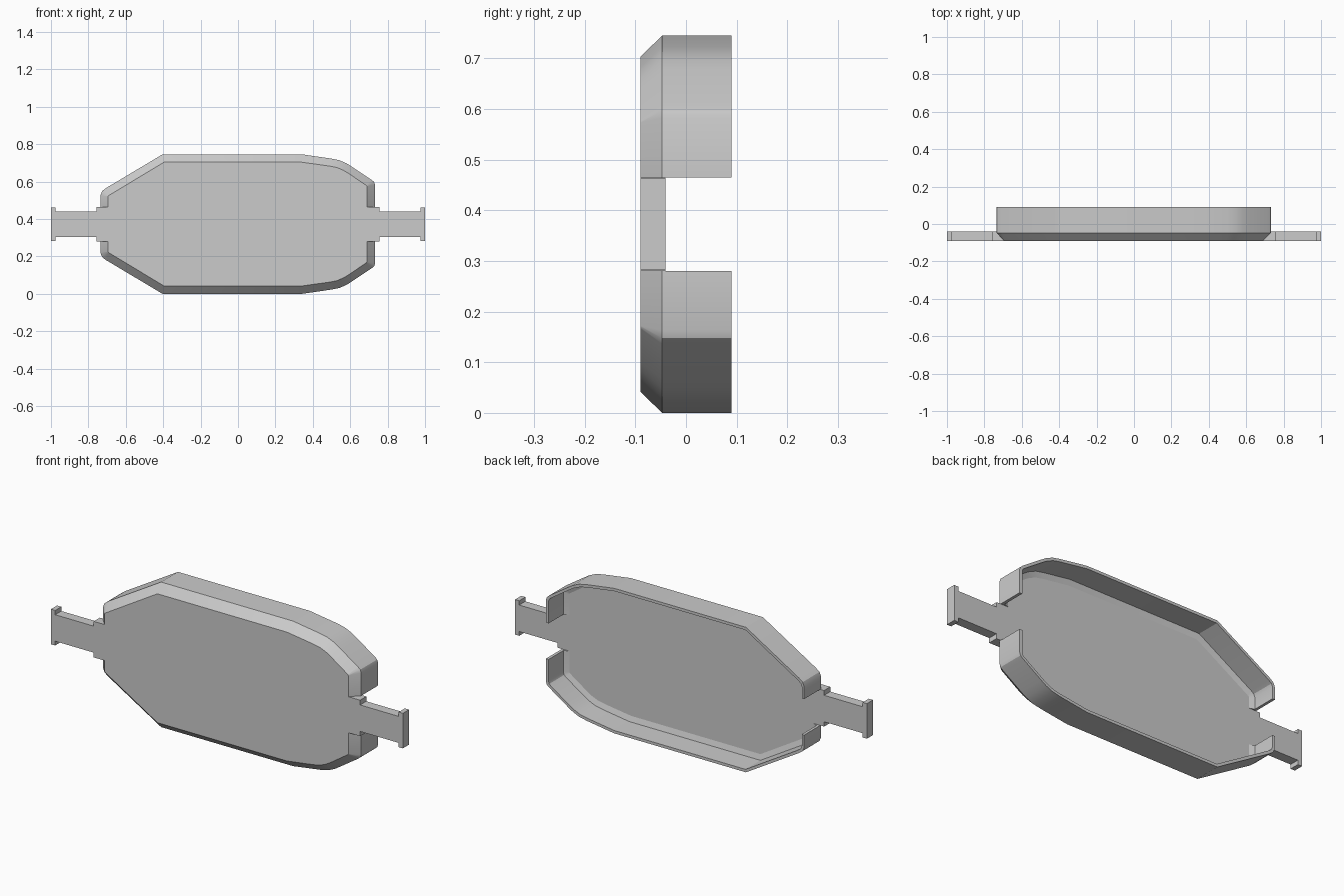
import bpy
import bmesh

cube = bpy.data.objects.get("Cube")
if cube:
    bpy.data.objects.remove(cube, do_unlink=True)

MID = 0.3725                            # height of the symmetry line
FRONT, FLOOR, BACK = -0.09, -0.04, 0.09
BEVEL, FILLET = -0.047, -0.031

grey = bpy.data.materials.new("plain_grey")
grey.use_nodes = True
grey.diffuse_color = (0.6, 0.6, 0.6, 1)
grey.node_tree.nodes["Principled BSDF"].inputs["Base Color"].default_value = (0.6, 0.6, 0.6, 1)

# Upper half outlines (x, height above the middle), running right to left
outer = [(0.733, 0.0925), (0.733, 0.21), (0.728, 0.225), (0.715, 0.236),
         (0.61, 0.306), (0.58, 0.325), (0.543, 0.341), (0.50, 0.35),
         (0.345, 0.3725), (-0.404, 0.3725), (-0.705, 0.193),
         (-0.726, 0.177), (-0.735, 0.155), (-0.735, 0.0925)]
inner = [(0.69, 0.0925), (0.69, 0.2), (0.689, 0.203), (0.687, 0.206),
         (0.59, 0.272), (0.565, 0.287), (0.53, 0.302), (0.49, 0.31),
         (0.34, 0.331), (-0.395, 0.331), (-0.691, 0.153),
         (-0.694, 0.15), (-0.695, 0.146), (-0.695, 0.0925)]
lip = [tuple(a + (b - a) * 0.35 for a, b in zip(p, q)) for p, q in zip(outer, inner)]


def finish(name, bm):
    bmesh.ops.recalc_face_normals(bm, faces=bm.faces)
    mesh = bpy.data.meshes.new(name)
    bm.to_mesh(mesh)
    bm.free()
    mesh.materials.append(grey)
    obj = bpy.data.objects.new(name, mesh)
    bpy.context.collection.objects.link(obj)
    bpy.ops.object.select_all(action='DESELECT')
    obj.select_set(True)
    bpy.context.view_layer.objects.active = obj
    bpy.ops.object.shade_smooth_by_angle(angle=0.5)


def wall(name, side):
    """Thin wall with a bevelled front edge, swept along one half outline."""
    bm = bmesh.new()
    rails = [(inner, FRONT), (outer, BEVEL), (outer, BACK),
             (lip, BACK), (lip, FILLET), (inner, FLOOR)]
    rings = [[bm.verts.new((path[i][0], y, MID + side * path[i][1]))
              for path, y in rails] for i in range(len(outer))]
    for a, b in zip(rings, rings[1:]):
        for k in range(len(rails)):
            n = (k + 1) % len(rails)
            bm.faces.new((a[k], a[n], b[n], b[k]))
    bm.faces.new(rings[0])
    bm.faces.new(rings[-1])
    finish(name, bm)


wall("upper_wall", 1)
wall("lower_wall", -1)

# Floor plate with a flanged tab at each end, one extruded silhouette
tab = [(1.0, 0.09), (0.976, 0.09), (0.976, 0.068), (0.757, 0.068), (0.757, 0.0925)]
half = tab + inner + [(-x, h) for x, h in reversed(tab)]
outline = half + [(x, -h) for x, h in reversed(half)]
bm = bmesh.new()
face = bm.faces.new([bm.verts.new((x, FRONT, MID + h)) for x, h in outline])
solid = bmesh.ops.extrude_face_region(bm, geom=[face], use_keep_orig=True)
moved = [v for v in solid["geom"] if isinstance(v, bmesh.types.BMVert)]
bmesh.ops.translate(bm, verts=moved, vec=(0, FLOOR - FRONT, 0))
finish("floor_plate_with_tabs", bm)
